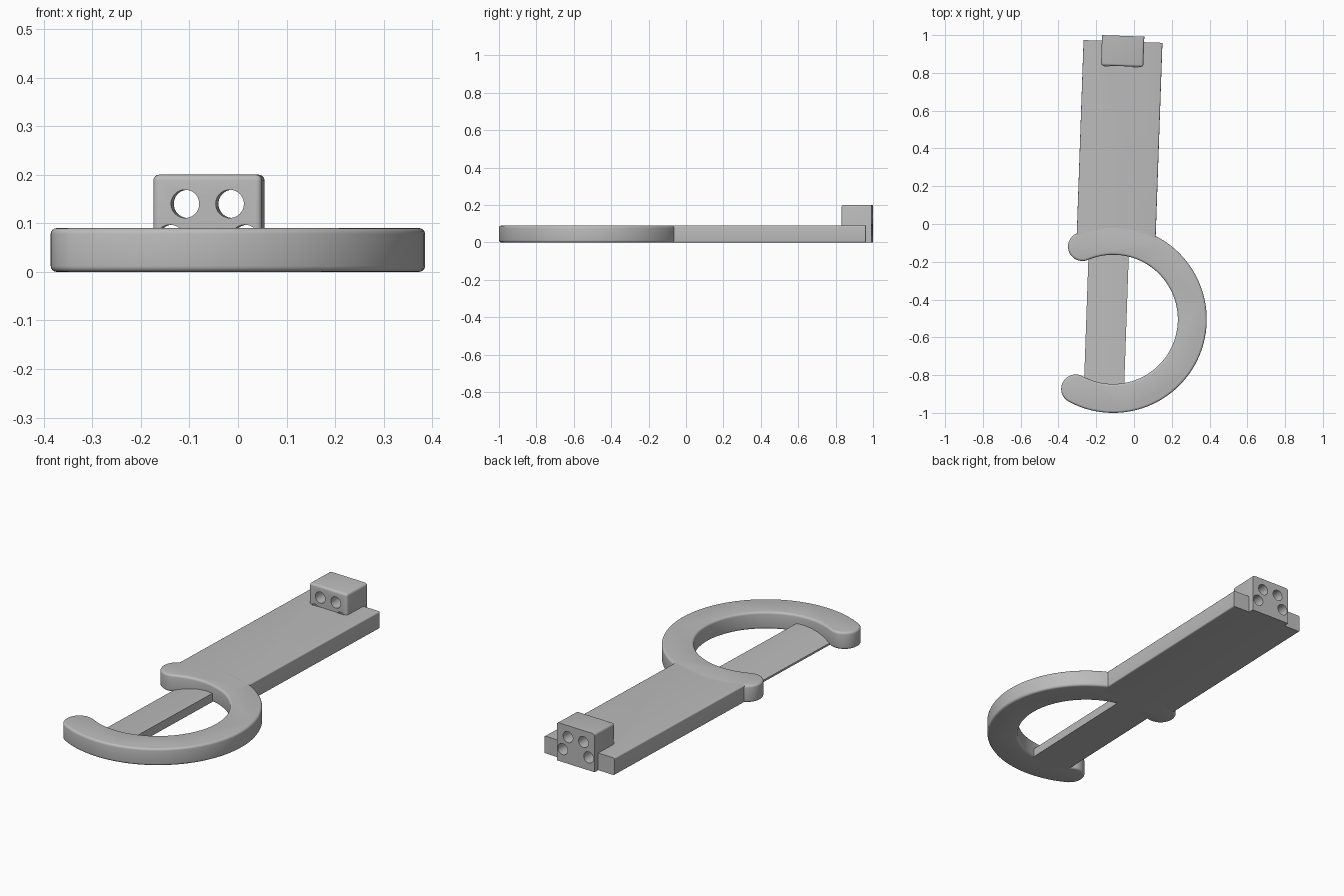
import bpy, bmesh, math
from mathutils import Matrix

if "Cube" in bpy.data.objects:
    bpy.data.objects.remove(bpy.data.objects["Cube"])

grey = bpy.data.materials.new("plain grey")
grey.diffuse_color = (0.5, 0.5, 0.5, 1)
grey.use_nodes = True
grey.node_tree.nodes["Principled BSDF"].inputs["Base Color"].default_value = grey.diffuse_color

H = 0.09                                        # thickness of handle and ring
TILT = Matrix.Translation((-0.092, 0, 0)) @ Matrix.Rotation(math.radians(-2), 4, 'Z')


def finish(name, bm, matrix=Matrix()):
    bmesh.ops.recalc_face_normals(bm, faces=bm.faces[:])
    bm.transform(matrix)
    me = bpy.data.meshes.new(name)
    bm.to_mesh(me)
    bm.free()
    me.materials.append(grey)
    ob = bpy.data.objects.new(name, me)
    bpy.context.collection.objects.link(ob)
    return ob


def prism(points, vec):
    """Extrude a closed outline of 3D points along vec."""
    bm = bmesh.new()
    face = bm.faces.new([bm.verts.new(p) for p in points])
    ext = bmesh.ops.extrude_face_region(bm, geom=[face])
    bmesh.ops.translate(bm, vec=vec, verts=[g for g in ext["geom"] if isinstance(g, bmesh.types.BMVert)])
    bmesh.ops.recalc_face_normals(bm, faces=bm.faces[:])
    return bm


def box(x, y0, y1, h):
    return prism([(-x, y0, 0), (x, y0, 0), (x, y1, 0), (-x, y1, 0)], (0, 0, h))


def round_edges(bm, rule, size):
    edges = [e for e in bm.edges if rule(e)]
    bmesh.ops.bevel(bm, geom=edges, offset=size, segments=4, profile=0.5, affect='EDGES')


def arc(cx, cy, r, a0, a1, n):
    return [(cx + r * math.cos(math.radians(a0 + (a1 - a0) * i / n)),
             cy + r * math.sin(math.radians(a0 + (a1 - a0) * i / n)), 0) for i in range(n + 1)]


# Open ring with round ends
CX, CY, RO, RI = -0.11, -0.505, 0.495, 0.342
A0, A1 = 241.6 - 360, 112.9
mid, cap = (RO + RI) / 2, (RO - RI) / 2


def end(a):
    return CX + mid * math.cos(math.radians(a)), CY + mid * math.sin(math.radians(a))


outline = (arc(CX, CY, RO, A0, A1, 80) + arc(*end(A1), cap, A1, A1 + 180, 20)[1:]
           + arc(CX, CY, RI, A1, A0, 80)[1:] + arc(*end(A0), cap, A0 + 180, A0 + 360, 20)[1:-1])
bm = prism(outline, (0, 0, H))
round_edges(bm, lambda e: abs(e.verts[0].co.z - e.verts[1].co.z) < 1e-5, 0.012)
finish("open_ring", bm)

# Long flat handle with softened long edges
bm = box(0.209, -0.12, 0.967, H)
round_edges(bm, lambda e: abs(e.verts[0].co.y - e.verts[1].co.y) > 0.5, 0.007)
handle = finish("handle", bm, TILT)

# Block at the rear, rounded on top, front and sides
bm = box(0.112, 0.836, 0.9965, 0.2)
round_edges(bm, lambda e: not all(v.co.y > 0.99 for v in e.verts)
            and not all(v.co.z < 0.01 for v in e.verts), 0.012)
block = finish("end_block", bm, TILT)

# Four round holes through the block, the lower pair reaching into the handle
bm = bmesh.new()
for x, z, y0 in ((0.046, 0.14, 0.78), (0.077, 0.068, 0.834)):
    for s in (-1, 1):
        m = Matrix.Translation((s * x, (y0 + 1.05) / 2, z)) @ Matrix.Rotation(math.pi / 2, 4, 'X')
        bmesh.ops.create_cone(bm, cap_ends=True, segments=40, radius1=0.029, radius2=0.029,
                              depth=1.05 - y0, matrix=m)
cutter = finish("hole_cutter", bm, TILT)
for ob in (handle, block):
    mod = ob.modifiers.new("holes", 'BOOLEAN')
    mod.operation, mod.solver, mod.object = 'DIFFERENCE', 'EXACT', cutter
    bpy.context.view_layer.objects.active = ob
    bpy.ops.object.modifier_apply(modifier=mod.name)
bpy.data.objects.remove(cutter)

# Thin bar across the ring: flat below, curved top falling to the left edge
XL, XR, N = -0.143, 0.070, 14
top = [(XR + (XL - XR) * i / N, -0.90, 0.045 - 0.035 * (i / N) ** 2) for i in range(N + 1)]
bm = prism([(XL, -0.90, 0), (XR, -0.90, 0)] + top, (0, 0.8, 0))
finish("cross_bar", bm, TILT)

# Smooth rounded surfaces, keep crisp edges
for ob in bpy.data.objects:
    ob.select_set(True)
    bpy.context.view_layer.objects.active = ob
bpy.ops.object.shade_smooth_by_angle(angle=math.radians(30))
